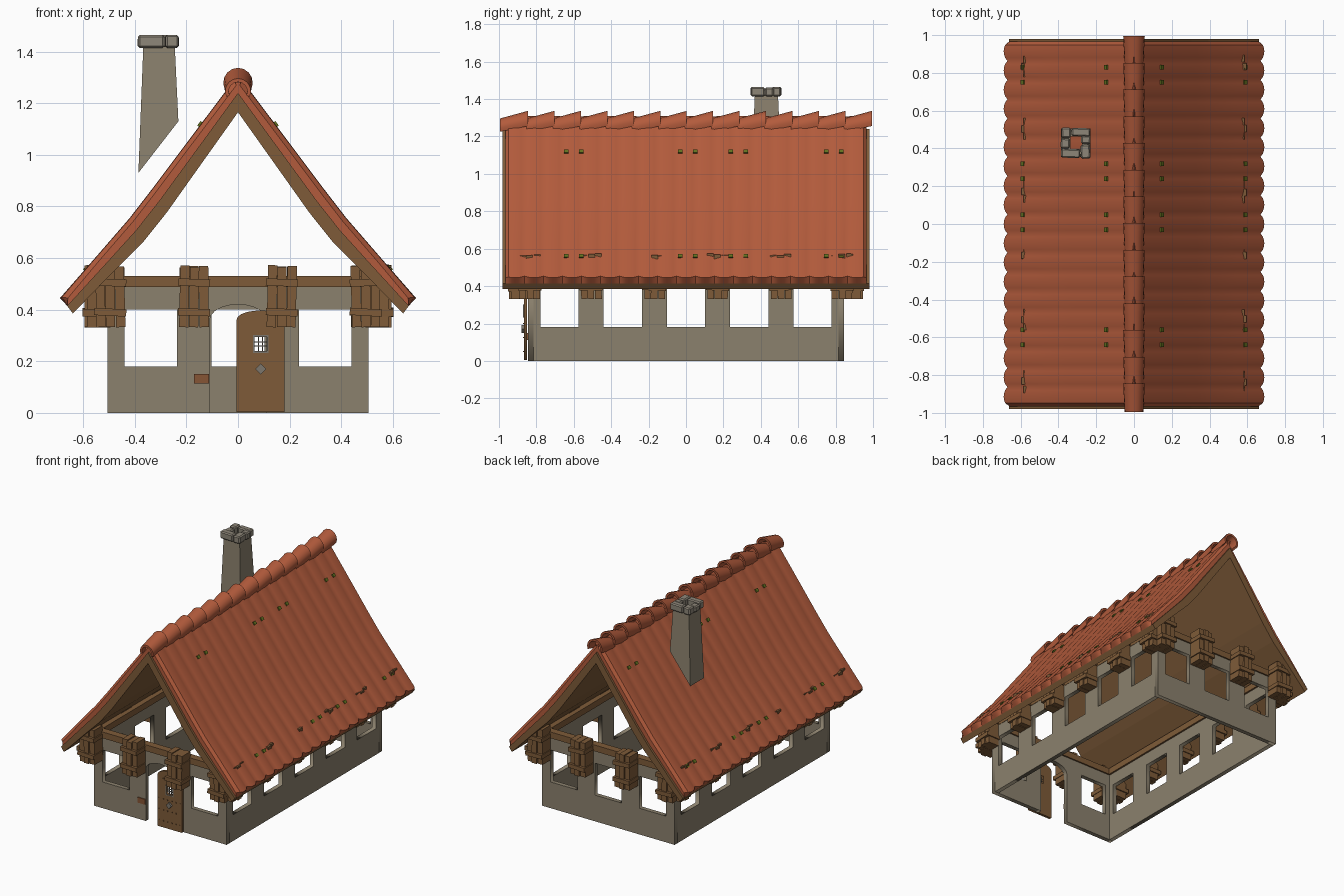
import bpy, bmesh, math, random
from mathutils import Vector, Matrix

if "Cube" in bpy.data.objects:
    bpy.data.objects.remove(bpy.data.objects["Cube"])

random.seed(4)


def mat(name, rgb):
    m = bpy.data.materials.new(name)
    m.diffuse_color = (*rgb, 1)
    m.use_nodes = True
    m.node_tree.nodes["Principled BSDF"].inputs["Base Color"].default_value = m.diffuse_color
    return m


PLASTER = mat("plaster", (0.26, 0.22, 0.155))
WOOD = mat("wood", (0.21, 0.105, 0.04))
TILE = mat("roof tile", (0.45, 0.105, 0.045))
STONE = mat("chimney stone", (0.27, 0.24, 0.19))
IRON = mat("iron", (0.2, 0.18, 0.15))
MOSS = mat("moss", (0.13, 0.17, 0.015))
PLATE = mat("door plate", (0.24, 0.09, 0.035))


def finish(name, bm, material, smooth=None):
    bmesh.ops.recalc_face_normals(bm, faces=bm.faces)
    me = bpy.data.meshes.new(name)
    bm.to_mesh(me)
    bm.free()
    me.materials.append(material)
    ob = bpy.data.objects.new(name, me)
    bpy.context.collection.objects.link(ob)
    if smooth:
        bpy.context.view_layer.objects.active = ob
        ob.select_set(True)
        bpy.ops.object.shade_smooth_by_angle(angle=math.radians(smooth))
        ob.select_set(False)
    return ob


def add_box(bm, lo, hi, rot=None, bevel=0):
    lo, hi = Vector(lo), Vector(hi)
    m = Matrix.Translation((lo + hi) / 2) @ (rot or Matrix()) @ Matrix.Diagonal((*(hi - lo), 1))
    vs = bmesh.ops.create_cube(bm, size=1, matrix=m)["verts"]
    if bevel:
        es = list({e for v in vs for e in v.link_edges})
        bmesh.ops.bevel(bm, geom=es, offset=bevel, segments=1, affect='EDGES')


def rect(x0, x1, z0, z1):
    return [(x0, z0), (x1, z0), (x1, z1), (x0, z1)]


def panel(name, loops, thick, loc, turn, material):
    """Upright slab: first loop is the outline, the others are holes."""
    cu = bpy.data.curves.new(name, 'CURVE')
    cu.dimensions, cu.fill_mode, cu.extrude = '2D', 'BOTH', thick / 2
    for loop in loops:
        s = cu.splines.new('POLY')
        s.points.add(len(loop) - 1)
        for p, (a, b) in zip(s.points, loop):
            p.co = (a, b, 0, 1)
        s.use_cyclic_u = True
    tmp = bpy.data.objects.new(name + "_outline", cu)
    bpy.context.collection.objects.link(tmp)
    bpy.context.view_layer.update()
    me = bpy.data.meshes.new_from_object(tmp.evaluated_get(bpy.context.evaluated_depsgraph_get()))
    bpy.data.objects.remove(tmp)
    bm = bmesh.new()
    bm.from_mesh(me)
    bmesh.ops.remove_doubles(bm, verts=bm.verts, dist=1e-5)
    bm.transform(Matrix.Translation(loc) @ Matrix.Rotation(turn, 4, 'Z') @ Matrix.Rotation(math.pi / 2, 4, 'X'))
    return finish(name, bm, material)


def arch(cx, half, spring, top, n=10):
    return [(cx + half * math.cos(math.pi * i / n), spring + (top - spring) * math.sin(math.pi * i / n))
            for i in range(n + 1)]


# Walls with window and door openings
T, H = 0.03, 0.49
WX, WY = 0.505, 0.845
win = lambda c: rect(c - 0.102, c + 0.102, 0.18, 0.40)
front = [(-WX, 0), (-0.11, 0)] + arch(0, 0.11, 0.36, 0.42)[::-1] + [(0.11, 0), (WX, 0), (WX, H), (-WX, H)]
panel("front_wall", [front, win(-0.338), win(0.338)], T, (0, -WY + T / 2, 0), 0, PLASTER)
panel("back_wall", [rect(-WX, WX, 0, H)] + [win(c) for c in (-0.338, 0, 0.338)], T,
      (0, WY - T / 2, 0), 0, PLASTER)
SIDE = [-0.676, -0.338, 0, 0.338, 0.676]
for s, n in ((-1, "left"), (1, "right")):
    panel(n + "_wall", [rect(-WY + T, WY - T, 0, H)] + [win(c) for c in SIDE], T,
          (s * (WX - T / 2), 0, 0), math.pi / 2, PLASTER)

# Wooden beam ring on top of the walls
bm = bmesh.new()
for s in (-1, 1):
    add_box(bm, (-0.5, s * 0.83 - 0.025, 0.487), (0.5, s * 0.83 + 0.025, 0.53))
    add_box(bm, (s * 0.485 - 0.022, -0.805, 0.487), (s * 0.485 + 0.022, 0.805, 0.53))
finish("wall_top_beams", bm, WOOD)


# Plank brackets under the eaves and gables: three boards with two straps
def bracket(bm, cx, cy, turn):
    part = bmesh.new()
    for i in (-1, 0, 1):
        tilt = Matrix.Rotation(random.uniform(-0.03, 0.03), 4, 'Y')
        add_box(part, (i * 0.038 - 0.018, -0.1 + abs(i) * 0.01, 0.332),
                (i * 0.038 + 0.018, 0.0, 0.568 + random.uniform(-0.006, 0.006)), tilt)
    for z in (0.39, 0.505):
        add_box(part, (-0.062, -0.108, z - 0.014), (0.062, -0.005, z + 0.014),
                Matrix.Rotation(random.uniform(-0.06, 0.06), 4, 'Y'))
    part.transform(Matrix.Translation((cx, cy, 0)) @ Matrix.Rotation(turn, 4, 'Z'))
    me = bpy.data.meshes.new("tmp")
    part.to_mesh(me)
    part.free()
    bm.from_mesh(me)
    bpy.data.meshes.remove(me)


bm = bmesh.new()
for x in (-0.495, -0.17, 0.17, 0.495):
    bracket(bm, x, -WY, 0)
    bracket(bm, x, WY, math.pi)
for y in (-0.835, -0.507, -0.169, 0.169, 0.507, 0.835):
    bracket(bm, WX - 0.01, y, math.pi / 2)
    bracket(bm, -WX + 0.01, y, -math.pi / 2)
finish("brackets", bm, WOOD)

# Roof: curved outer tile layer with scalloped eaves over a wooden layer
OUTER = [(0, 1.31), (0.2, 1.045), (0.335, 0.865), (0.42, 0.755), (0.55, 0.605), (0.69, 0.445)]
MID = [(0, 1.24), (0.175, 1.0), (0.305, 0.822), (0.395, 0.708), (0.52, 0.57), (0.662, 0.415)]
INNER = [(0, 1.165), (0.16, 0.94), (0.275, 0.778), (0.365, 0.665), (0.49, 0.54), (0.64, 0.385)]


def shell(name, top, low, ys, fn, material, smooth):
    for s, side in ((-1, "left"), (1, "right")):
        bm = bmesh.new()
        rings = []
        for y in ys:
            pts = [fn(i, Vector(p), y) for i, p in enumerate(top)] + [Vector(p) for p in reversed(low)]
            rings.append([bm.verts.new((s * p.x, y, p.y)) for p in pts])
        for a, b in zip(rings, rings[1:]):
            for k in range(len(a)):
                j = (k + 1) % len(a)
                bm.faces.new((a[k], a[j], b[j], b[k]))
        for r in (rings[0], rings[-1]):
            for k in range(len(top) - 1):
                bm.faces.new((r[k], r[k + 1], r[-k - 2], r[-k - 1]))
        finish(f"{side}_{name}", bm, material, smooth)


def tile_wave(i, p, y):
    w = abs(math.sin((y + 0.965) / 1.93 * 19 * math.pi)) ** 0.7
    n = Vector((0.78, 0.62))
    p = p - n * 0.005 * (1 - w)
    if abs(y) > 0.95:                       # rolled edge at the gables
        p = p - n * 0.014
    if i == len(OUTER) - 1:                 # scalloped eave
        p = p - Vector((0.016, -0.012)) * (1 - w)
    return p


N = 19 * 6
shell("roof_tiles", OUTER, MID, [-0.965 + 1.93 * k / N for k in range(N + 1)], tile_wave, TILE, 35)
shell("roof_boards", MID, INNER, [-0.98, 0.98], lambda i, p, y: p, WOOD, None)

# Ridge tiles: overlapping arched caps, each tilted up to the back
bm = bmesh.new()
for k in range(14):
    y0 = -0.995 + k * 0.1415
    ends = []
    for y, dz, r in ((y0, -0.018, 0.05), (y0 + 0.15, 0.016, 0.057)):
        ring = []
        for rad, back in ((r, False), (r - 0.014, True)):
            a = [math.radians(-25 + 230 * i / 10) for i in range(11)]
            for t in (a[::-1] if back else a):
                ring.append(bm.verts.new((rad * math.cos(t), y, 1.264 + dz + rad * math.sin(t))))
        ends.append(ring)
    a, b = ends
    for i in range(22):
        j = (i + 1) % 22
        bm.faces.new((a[i], a[j], b[j], b[i]))
    for r in ends:
        for i in range(10):
            bm.faces.new((r[i], r[i + 1], r[20 - i], r[21 - i]))
finish("ridge_tiles", bm, TILE, 40)

# Moss tufts on the roof slopes
bm = bmesh.new()
for s in (-1, 1):
    for x, z, ang in ((0.148, 1.12, 0.924), (0.59, 0.562, 0.855)):
        for y in (-0.64, -0.56, -0.03, 0.05, 0.24, 0.32, 0.75, 0.83):
            add_box(bm, (s * x - 0.011, y - 0.012, z - 0.004), (s * x + 0.011, y + 0.012, z + 0.004),
                    Matrix.Rotation(s * ang, 4, 'Y'))
finish("moss", bm, MOSS)

# Chimney: tapered open shaft cut along the roof slope
bm = bmesh.new()
loops = []
for k, (d, top) in enumerate(((0, 0), (0, 1), (0.03, 1), (0.03, 0))):
    x0, x1, h = (-0.367 + d, -0.245 - d, 0.062 - d) if top else (-0.386 + d, -0.231 - d, 0.075 - d)
    zz = lambda x: 1.42 if top else 0.93 + (x + 0.386) * 1.29
    loops.append([bm.verts.new((x, 0.43 + sy * h, zz(x)))
                  for x, sy in ((x0, -1), (x1, -1), (x1, 1), (x0, 1))])
for k in range(4):
    a, b = loops[k], loops[(k + 1) % 4]
    for i in range(4):
        j = (i + 1) % 4
        bm.faces.new((a[i], a[j], b[j], b[i]))
finish("chimney_shaft", bm, PLASTER)

# Chimney cap: ring of rough stones
bm = bmesh.new()
stones = [(-0.386, -0.285, 0.35, 0.397), (-0.282, -0.232, 0.346, 0.42), (-0.28, -0.23, 0.424, 0.468),
          (-0.33, -0.232, 0.464, 0.508), (-0.384, -0.334, 0.456, 0.51), (-0.388, -0.34, 0.4, 0.453)]
for x0, x1, y0, y1 in stones:
    add_box(bm, (x0, y0, 1.415), (x1, y1, 1.455 + random.uniform(0, 0.01)),
            Matrix.Rotation(random.uniform(-0.05, 0.05), 4, 'Z'), 0.007)
finish("chimney_cap", bm, STONE)

# Door leaf with a barred peephole, standing in front of the wall
DX, DY = 0.0875, -0.858
panel("door", [[(DX - 0.0925, 0.004), (DX + 0.0925, 0.004)] + arch(DX, 0.0925, 0.362, 0.397),
               rect(DX - 0.024, DX + 0.024, 0.24, 0.295)], 0.018, (0, DY, 0), 0, WOOD)
bm = bmesh.new()
for o in (-0.008, 0.008):
    add_box(bm, (DX + o - 0.002, DY - 0.003, 0.24), (DX + o + 0.002, DY + 0.003, 0.295))
    add_box(bm, (DX - 0.024, DY - 0.003, 0.267 + o - 0.002), (DX + 0.024, DY + 0.003, 0.267 + o + 0.002))
for s in (-1, 1):                            # peephole frame
    add_box(bm, (DX + s * 0.027 - 0.003, DY - 0.013, 0.234), (DX + s * 0.027 + 0.003, DY - 0.008, 0.301))
    add_box(bm, (DX - 0.03, DY - 0.013, 0.267 + s * 0.031 - 0.003), (DX + 0.03, DY - 0.008, 0.267 + s * 0.031 + 0.003))
add_box(bm, (DX - 0.015, DY - 0.022, 0.155), (DX + 0.015, DY - 0.008, 0.185), Matrix.Rotation(math.pi / 4, 4, 'Y'))
finish("door_ironwork", bm, IRON)
bm = bmesh.new()
for z in (0.05, 0.125, 0.2, 0.34):           # nails
    for k in range(6):
        x = DX - 0.08 + k * 0.032
        add_box(bm, (x - 0.003, DY - 0.013, z - 0.003), (x + 0.003, DY - 0.008, z + 0.003))
finish("door_nails", bm, WOOD)

# Small plate beside the door
bm = bmesh.new()
add_box(bm, (-0.17, -WY - 0.006, 0.113), (-0.112, -WY + 0.002, 0.15))
finish("wall_plate", bm, PLATE)
